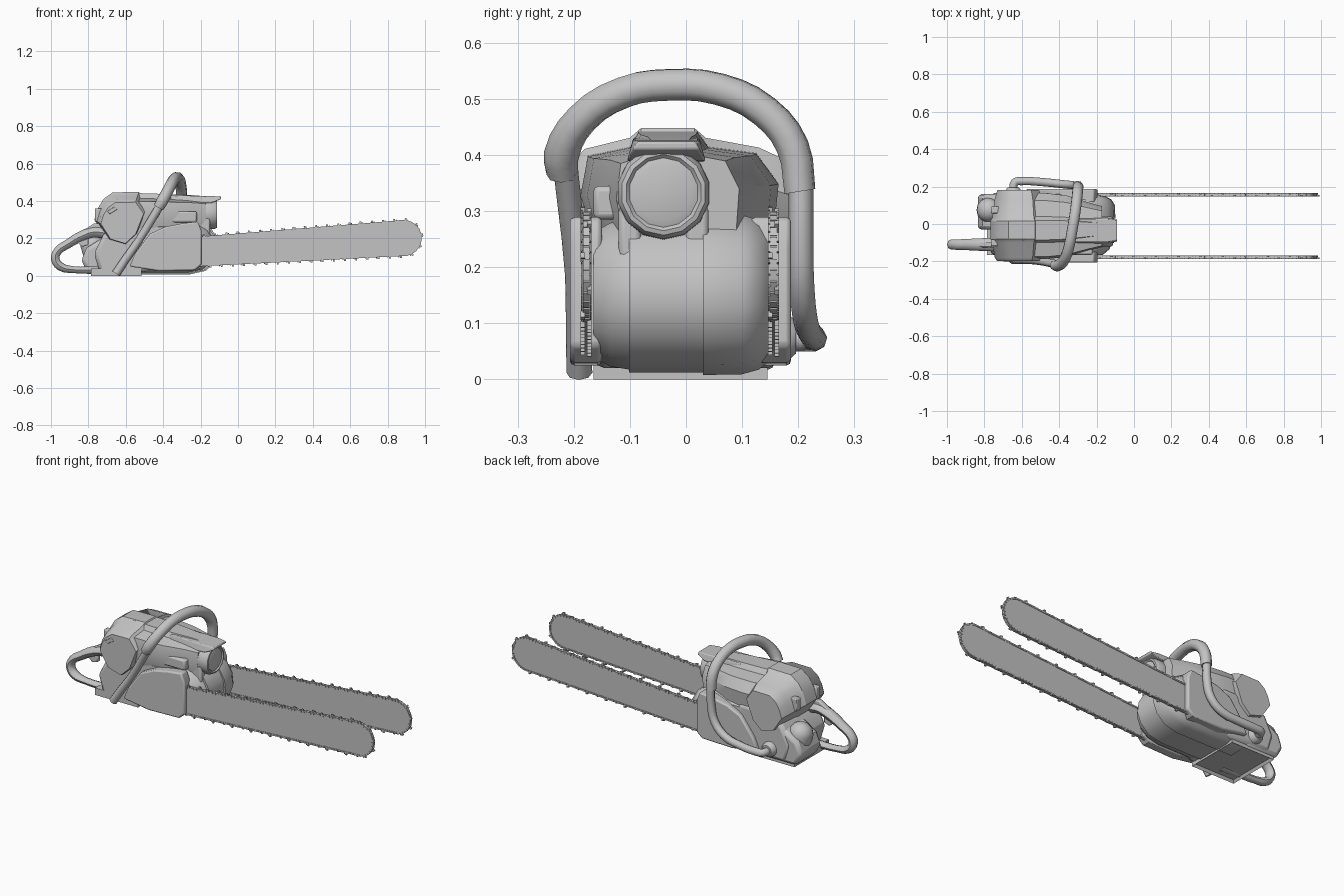
import bpy, bmesh, math
from mathutils import Matrix, Vector

if "Cube" in bpy.data.objects:
    bpy.data.objects.remove(bpy.data.objects["Cube"])

grey = bpy.data.materials.new("plain grey")
grey.diffuse_color = (0.55, 0.55, 0.55, 1)
grey.use_nodes = True
grey.node_tree.nodes["Principled BSDF"].inputs["Base Color"].default_value = grey.diffuse_color


def finish(name, bm, bevel=0, angle=35):
    bmesh.ops.recalc_face_normals(bm, faces=bm.faces)
    me = bpy.data.meshes.new(name)
    bm.to_mesh(me)
    bm.free()
    ob = bpy.data.objects.new(name, me)
    bpy.context.collection.objects.link(ob)
    me.materials.append(grey)
    if bevel:
        m = ob.modifiers.new("bevel", 'BEVEL')
        m.width, m.segments, m.limit_method = bevel, 2, 'ANGLE'
        m.angle_limit = math.radians(40)
    smooth(ob, angle)
    return ob


def smooth(ob, angle):
    bpy.ops.object.select_all(action='DESELECT')
    ob.select_set(True)
    bpy.context.view_layer.objects.active = ob
    bpy.ops.object.shade_smooth_by_angle(angle=math.radians(angle))


def loft(name, rings, bevel=0, angle=35):
    bm = bmesh.new()
    vs = [[bm.verts.new(p) for p in r] for r in rings]
    n = len(vs[0])
    for a, b in zip(vs, vs[1:]):
        for i in range(n):
            bm.faces.new((a[i], a[(i + 1) % n], b[(i + 1) % n], b[i]))
    bm.faces.new(vs[0])
    bm.faces.new(vs[-1])
    return finish(name, bm, bevel, angle)


def side_loft(name, prof, sections, centre, bevel=0, angle=35):
    """x-z profile, scaled about a centre at each (y, scale)."""
    cx, cz = centre
    return loft(name, [[(cx + (x - cx) * s, y, cz + (z - cz) * s) for x, z in prof]
                       for y, s in sections], bevel, angle)


def prism(name, prof, y0, y1, bevel=0.01):
    return side_loft(name, prof, [(y0, 1), (y1, 1)], (0, 0), bevel)


def box(name, lo, hi, bevel=0.005):
    return prism(name, [(lo[0], lo[2]), (hi[0], lo[2]), (hi[0], hi[2]), (lo[0], hi[2])],
                 lo[1], hi[1], bevel)


def turned(name, origin, axis, prof, n=12):
    """Rings of (distance along axis, radius)."""
    q = Vector(axis).to_track_quat('Z', 'Y').to_matrix()
    return loft(name, [[Vector(origin) + q @ Vector((r * math.cos((i + .5) * math.tau / n),
                        r * math.sin((i + .5) * math.tau / n), d)) for i in range(n)]
                       for d, r in prof], 0, 40)


def tube(name, pts, radius, widen=1.0):
    """Points are (x, y, z, thickness factor)."""
    cu = bpy.data.curves.new(name, 'CURVE')
    cu.dimensions, cu.bevel_depth, cu.bevel_resolution = '3D', radius, 2
    cu.resolution_u, cu.use_fill_caps = 3, True
    sp = cu.splines.new('BEZIER')
    sp.bezier_points.add(len(pts) - 1)
    yc = pts[0][1]
    for b, p in zip(sp.bezier_points, pts):
        b.co = (p[0], yc + (p[1] - yc) / widen, p[2])
        b.radius = p[3]
        b.handle_left_type = b.handle_right_type = 'AUTO'
    ob = bpy.data.objects.new(name, cu)
    bpy.context.collection.objects.link(ob)
    bpy.ops.object.select_all(action='DESELECT')
    ob.select_set(True)
    bpy.context.view_layer.objects.active = ob
    bpy.ops.object.convert(target='MESH')
    ob = bpy.context.object
    for v in ob.data.vertices:
        v.co.y = yc + (v.co.y - yc) * widen
    ob.data.materials.clear()
    ob.data.materials.append(grey)
    smooth(ob, 50)


# Guide bars and chains
for tag, y in (("front", -0.178), ("back", 0.156)):
    c, r = (0.886, 0.202), 0.094
    path = [(-0.45, 0.04)]
    for i in range(19):
        a = math.radians(-87 + 182 * i / 18)
        path.append((c[0] + r * math.cos(a), c[1] + r * math.sin(a)))
    path.append((-0.45, 0.188))
    prism("guide_bar_" + tag, path, y - 0.006, y + 0.006, 0)
    bm = bmesh.new()
    step, left, k = 0.02, 0.0, 0
    for p, q in zip(path, path[1:]):
        p, q = Vector(p), Vector(q)
        d, length = (q - p).normalized(), (q - p).length
        nrm = Vector((d.y, -d.x))
        rot = Matrix(((d.x, 0, nrm.x, 0), (0, 1, 0, 0), (d.y, 0, nrm.y, 0), (0, 0, 0, 1)))
        while left < length:
            o = p + d * left
            side = 1 if k % 6 < 3 else -1
            parts = [((0, .008, -.003), (.017, .003, .009)), ((0, -.008, -.003), (.017, .003, .009)),
                     ((.01, 0, -.002), (.016, .012, .008))]
            if k % 3 == 0:      # cutter tooth and depth gauge
                parts += [((0.003, side * 0.006, 0.006), (0.01, 0.008, 0.012)),
                          ((-0.008, side * 0.008, 0.003), (0.004, 0.003, 0.01))]
            for off, size in parts:
                bmesh.ops.create_cube(bm, size=1, matrix=Matrix.Translation((o.x, y, o.y)) @ rot
                                      @ Matrix.Translation(off) @ Matrix.Diagonal((*size, 1)))
            left += step
            k += 1
        left -= length
    finish("chain_" + tag, bm)

# Side covers over the bar roots
cover = [(-.58, .05), (-.55, .12), (-.47, .225), (-.39, .262), (-.3, .28), (-.215, .29),
         (-.195, .24), (-.195, .06), (-.23, .03), (-.42, .025)]
prism("side_cover_front", cover, -0.207, -0.15, 0.008)
prism("side_cover_back", cover, 0.115, 0.187, 0.008)

# Crankcase: three rounded slices
case = [(-.6, .012), (-.26, .012), (-.18, .03), (-.13, .075), (-.108, .13), (-.115, .19),
        (-.15, .25), (-.22, .29), (-.6, .29)]
side_loft("crankcase_centre", case, [(-.102, 1), (.032, 1)], (-.4, .15))
side_loft("crankcase_right", case, [(.03, 1.03), (.1, 1.02), (.13, .96), (.16, .78)], (-.4, .15))
side_loft("crankcase_left", case, [(-.165, .8), (-.135, .92), (-.1, .96)], (-.4, .15))

# Fuel tank, base tray and cap
tank = [(-.74, .02), (-.5, .02), (-.44, .05), (-.44, .28), (-.62, .28), (-.72, .22), (-.77, .12)]
prism("fuel_tank", tank, -.165, .165, .02)
prism("tank_rear", [(-.8, .015), (-.6, .015), (-.6, .22), (-.73, .2), (-.81, .15), (-.838, .08)],
      -.03, .16, .02)
bm = bmesh.new()
bmesh.ops.create_cube(bm, size=1, matrix=Matrix.Translation((-.65, -.01, .02))
                      @ Matrix.Diagonal((.27, .31, .04, 1)))
bm.faces.ensure_lookup_table()
under = min(bm.faces, key=lambda f: f.calc_center_median().z)
bmesh.ops.inset_individual(bm, faces=[under], thickness=.014)
bmesh.ops.translate(bm, verts=under.verts, vec=(0, 0, .014))
finish("base_tray", bm)
turned("fuel_cap", (-.765, .075, .13), (-.35, 0, 1),
       [(0, .066), (.05, .064), (.075, .052), (.092, .03), (.097, .008)], 14)

# Engine hood: cross-sections along x
sec = [(-.165, .25), (-.188, .33), (-.175, .4), (-.1, .416), (-.085, .444), (.02, .444),
       (.04, .416), (.125, .405), (.165, .35), (.155, .25)]
loft("engine_hood", [[(x, -.02 + (y + .02) * sy, .25 + (z - .25) * sz) for y, z in sec]
                     for x, sy, sz in ((-.6, 1, 1), (-.47, 1, .98), (-.36, .93, .96),
                                       (-.25, .74, .94), (-.17, .62, .9))], 0, 35)
loft("hood_lip", [[(x, -.035 - w, z0), (x, -.035 + w, z0), (x, -.035 + w * .85, z1),
                   (x, -.035 - w * .85, z1)]
                  for x, w, z0, z1 in ((-.36, .07, .38, .43), (-.14, .07, .39, .426),
                                       (-.09, .06, .41, .424))], .004)

# Exhaust drum at the front
turned("exhaust_drum", (-.36, -.04, .333), (1, 0, 0),
       [(0, .08), (.2, .084), (.235, .083), (.247, .076), (.249, .068), (.243, .062), (.247, .05)], 14)
for s, y, w in (("left", -.1, .02), ("right", .02, .02)):
    box("drum_bracket_" + s, (-.3, y - w, .17), (-.15, y + w, .31), .01)
box("drum_side_port", (-.36, -.165, .285), (-.22, -.1, .345), .01)

# Rear filter cover, lower towards its sides
rear = [(-.768, .3), (-.75, .36), (-.72, .41), (-.67, .446), (-.53, .448), (-.475, .37),
        (-.53, .23), (-.6, .165), (-.7, .195)]
side_loft("filter_cover", rear, [(-.197, .78), (-.18, .85), (-.1, .93), (-.08, 1), (.015, 1),
                                 (.035, .93), (.13, .86), (.183, .76)], (-.61, .2), 0, 32)
for tag, y in (("left", -.1), ("right", .075)):
    box("cover_latch_" + tag, (-.765, y - .018, .29), (-.72, y + .018, .36))
loft("vent_plate", [[(-.70, y, .345), (-.66, y, .37), (-.645, y, .355), (-.685, y, .33)]
                    for y in (-.2, -.17)], .003)

# Rear handle loop with trigger
tube("rear_handle", [(-.66, -.11, .21, 1.3), (-.76, -.11, .235, 1.25), (-.83, -.11, .215, 1.15),
                     (-.91, -.11, .17, 1), (-.965, -.11, .13, .95), (-.977, -.11, .09, .95),
                     (-.95, -.11, .05, .95), (-.88, -.11, .033, .75), (-.78, -.11, .03, .8),
                     (-.66, -.11, .03, .95)], .024, 1.2)
prism("trigger", [(-.86, .18), (-.8, .2), (-.8, .165), (-.835, .155)], -.122, -.098, .004)
prism("throttle_lock", [(-.84, .235), (-.77, .28), (-.72, .28), (-.74, .22)], -.125, -.095, .006)

# Wrap-around front handle: lower struts and thick grip
tube("handle_strut_front", [(-.652, -.19, .012, 1.1), (-.6, -.192, .09, 1.05), (-.53, -.195, .19, 1),
                            (-.42, -.214, .37, 1.05)], .021)
tube("handle_grip", [(-.425, -.22, .365, .95), (-.405, -.222, .4, 1.05), (-.37, -.185, .465, 1),
                     (-.345, -.11, .512, 1), (-.33, -.03, .525, 1), (-.315, .06, .517, 1),
                     (-.305, .14, .478, 1), (-.3, .19, .415, 1), (-.3, .203, .335, .95)], .03)
tube("handle_strut_back", [(-.3, .205, .35, 1), (-.302, .205, .25, 1), (-.325, .207, .16, 1),
                           (-.39, .214, .1, 1), (-.5, .225, .078, 1), (-.6, .229, .072, 1),
                           (-.638, .222, .072, 1), (-.645, .18, .072, 1)], .022)
turned("handle_boss_back", (-.645, .14, .075), (0, 1, 0), [(0, .045), (.045, .04), (.056, .03)], 12)
